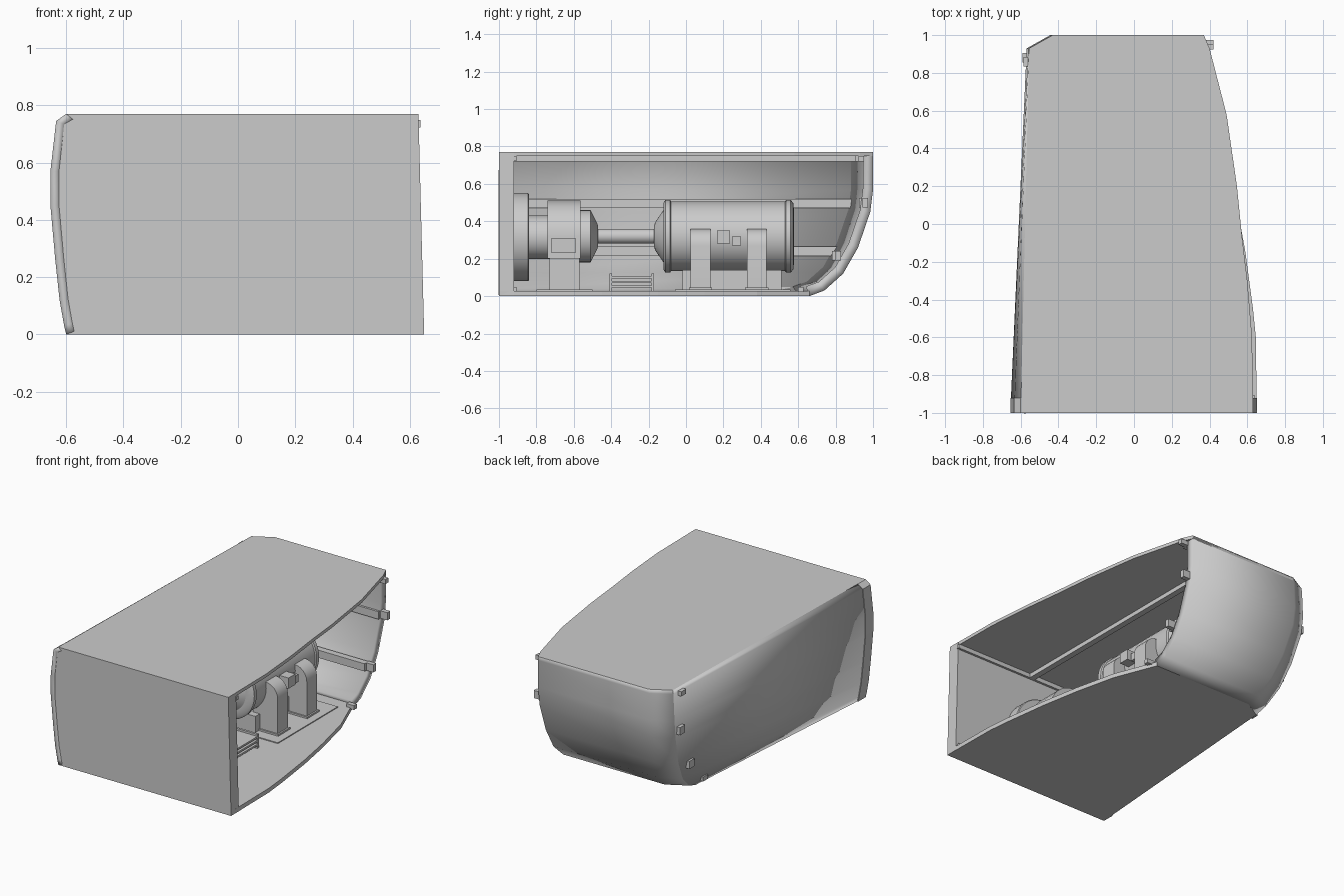
import bpy, bmesh
from math import pi, cos, sin
from mathutils import Vector

if "Cube" in bpy.data.objects:
    bpy.data.objects.remove(bpy.data.objects["Cube"])


def add(name, verts, faces, smooth=False):
    me = bpy.data.meshes.new(name)
    me.from_pydata(verts, [], faces)
    bm = bmesh.new()
    bm.from_mesh(me)
    if not name.endswith("_shell"):
        bmesh.ops.recalc_face_normals(bm, faces=bm.faces)
    bm.to_mesh(me)
    bm.free()
    ob = bpy.data.objects.new(name, me)
    bpy.context.collection.objects.link(ob)
    if smooth:
        bpy.ops.object.select_all(action='DESELECT')
        bpy.context.view_layer.objects.active = ob
        ob.select_set(True)
        bpy.ops.object.shade_smooth_by_angle(angle=0.6)
    return ob


def prism(name, pts, offset, smooth=False):
    """Extrude a closed 3D polygon by an offset vector."""
    n = len(pts)
    off = Vector(offset)
    vs = [Vector(p) for p in pts]
    vs += [v + off for v in vs]
    fs = [list(range(n)), list(range(n, 2 * n))]
    fs += [[i, (i + 1) % n, n + (i + 1) % n, n + i] for i in range(n)]
    return add(name, vs, fs, smooth)


def box(name, x0, x1, y0, y1, z0, z1):
    return prism(name, [(x0, y0, z0), (x1, y0, z0), (x1, y1, z0), (x0, y1, z0)],
                 (0, 0, z1 - z0))


def lathe(name, prof, z, n=32):
    """Revolve (y, radius) profile around the machine axis."""
    vs = [(r * cos(2 * pi * k / n), y, z + r * sin(2 * pi * k / n))
          for y, r in prof for k in range(n)]
    fs = [[i * n + k, i * n + (k + 1) % n, (i + 1) * n + (k + 1) % n, (i + 1) * n + k]
          for i in range(len(prof) - 1) for k in range(n)]
    fs += [list(range(n)), list(range((len(prof) - 1) * n, len(prof) * n))]
    return add(name, vs, fs, True)


def shell(name, rows, thick):
    """Grid of points with outward normals, thickened inwards."""
    w = len(rows[0])
    vs = [p for r in rows for p in r]
    fs = [[i * w + j, (i + 1) * w + j, (i + 1) * w + j + 1, i * w + j + 1]
          for i in range(len(rows) - 1) for j in range(w - 1)]
    ob = add(name, vs, fs, True)
    m = ob.modifiers.new("thickness", 'SOLIDIFY')
    m.thickness = thick
    m.offset = -1
    return ob


# Hull sections: z, stern y, left x at front, left x at back
SEC = [(0, .66, -.6, -.48), (.03, .74, -.607, -.49), (.12, .84, -.623, -.515),
       (.26, .92, -.638, -.54), (.45, .985, -.655, -.565), (.57, 1, -.655, -.568),
       (.745, 1, -.635, -.56), (.77, 1, -.6, -.555)]


def section(z):
    for a, b in zip(SEC, SEC[1:]):
        if z <= b[0]:
            t = (z - a[0]) / (b[0] - a[0])
            return [p + (q - p) * t for p, q in zip(a, b)]


# Left wall and curved back
shell("left_wall_shell", [[(xf, -1, z), (xb, y - .07, z)] for z, y, xf, xb in SEC], .03)
shell("back_wall_shell", [[(xb, y - .07, z), (xb + .125, y, z), (.37, y, z), (.375, y - .005, z)][:3]
                          for z, y, xf, xb in SEC], .055)

# Roof, floor and front wall
roof = [(-.6, -1), (-.555, .93), (-.43, 1), (.37, 1), (.40, .93), (.49, .58),
        (.545, .2), (.57, -.05), (.60, -.3), (.625, -.6), (.63, -1)]
floor = [(-.6, -1), (-.48, .59), (-.36, .66), (.37, .66), (.48, .38), (.545, .1),
         (.59, -.15), (.63, -.45), (.645, -.6), (.65, -1)]
prism("roof", [(x, y, .77) for x, y in roof], (0, 0, -.022))
prism("floor", [(x, y, 0) for x, y in floor], (0, 0, .028))
prism("front_wall", [(xf, -1, z) for z, _, xf, _ in SEC] + [(.63, -1, .77), (.65, -1, 0)],
      (0, .08, 0))

# Stiffening ribs on the roof, front wall and left wall
box("roof_rib", .03, .07, -.92, .94, .72, .75)
box("front_top_rib", -.6, .62, -.925, -.905, .72, .75)
box("front_bottom_rib", -.58, .63, -.925, -.905, .025, .04)
for z in (.24, .495):
    _, y, xf, xb = section(z)
    pts = [(xf + .025, -.92, z - .025), (xf + .045, -.92, z - .025),
           (xf + .045, -.92, z + .025), (xf + .025, -.92, z + .025)]
    prism("left_wall_rib", pts, (xb - xf, y - .1 + .92, 0))

# Cross ribs and end clips of the back wall
for y, z, h in ((.935, .735, .015), (.955, .5, .025), (.81, .215, .025), (.61, .035, .014)):
    xb = section(z)[3]
    if z > .1:
        box("back_rib", -.43, .37, y - .03, y + .012, z - h, z + h)
    box("right_clip", .365, .42, y - .012, y + .018, z - h, z + h)
    box("left_clip", xb - .025, xb + .02, y - .1, y - .05, z - h, z + h)
for z in (.735, .035):
    box("front_clip", .60, .637, -.925, -.905, z - .013, z + .013)

# Motor with end rims, cone and shaft
AX = .32
lathe("motor", [(-.17, .06), (-.165, .075), (-.12, .14), (-.12, .18), (-.11, .195),
                (-.085, .195), (-.08, .187), (.53, .187), (.535, .195), (.56, .195),
                (.575, .175), (.578, .12)], AX, 40)
lathe("drive_shaft", [(-.5, .04), (-.14, .04)], AX)
lathe("shaft_collar", [(-.165, .055), (-.125, .055)], AX)
lathe("bearing_cone", [(-.57, .14), (-.51, .14), (-.475, .07), (-.47, .055)], AX)
lathe("coupling", [(-.85, .117), (-.73, .117)], AX - .005)
lathe("flange_disc", [(-.925, .235), (-.845, .235), (-.84, .23)], AX - .005, 40)

# Gearbox housing: round topped block
R = .19
arch = [(R * cos(pi * k / 16), AX + R * sin(pi * k / 16)) for k in range(17)]
prism("gearbox", [(x, -.74, z) for x, z in [(R, .2)] + arch + [(-R, .2)]], (0, .177, 0), True)
box("gearbox_base", -.17, .17, -.73, -.57, .028, .21)
box("gearbox_cover", -.2, .2, -.72, -.59, .23, .31)
box("gearbox_pad", -.26, .26, -.8, -.5, .026, .034)

# Motor bed and arched supports on both sides
box("motor_pad", -.33, .33, -.06, .56, .026, .034)
box("motor_bed", -.14, .14, -.02, .51, .028, .14)
for s in (-1, 1):
    for y in (.025, .325):
        a = [(s * .18 + .09 * cos(pi * k / 12), .27 + .09 * sin(pi * k / 12)) for k in range(13)]
        prism("motor_support", [(x, y, z) for x, z in [(s * .18 + .09, .03)] + a + [(s * .18 - .09, .03)]],
              (0, .105, 0), True)
        box("support_foot", s * .18 - .1, s * .18 + .1, y - .01, y + .115, .03, .045)
box("terminal_box", .15, .25, .165, .235, .28, .35)
box("small_terminal_box", .15, .23, .245, .295, .27, .32)

# Slatted service step
for y in (-.41, -.185):
    box("step_post", .08, .27, y, y + .015, .028, .12)
for z in (.045, .07, .095):
    box("step_slat", .25, .27, -.4, -.18, z, z + .012)
box("step_top", .08, .27, -.4, -.18, .095, .107)
